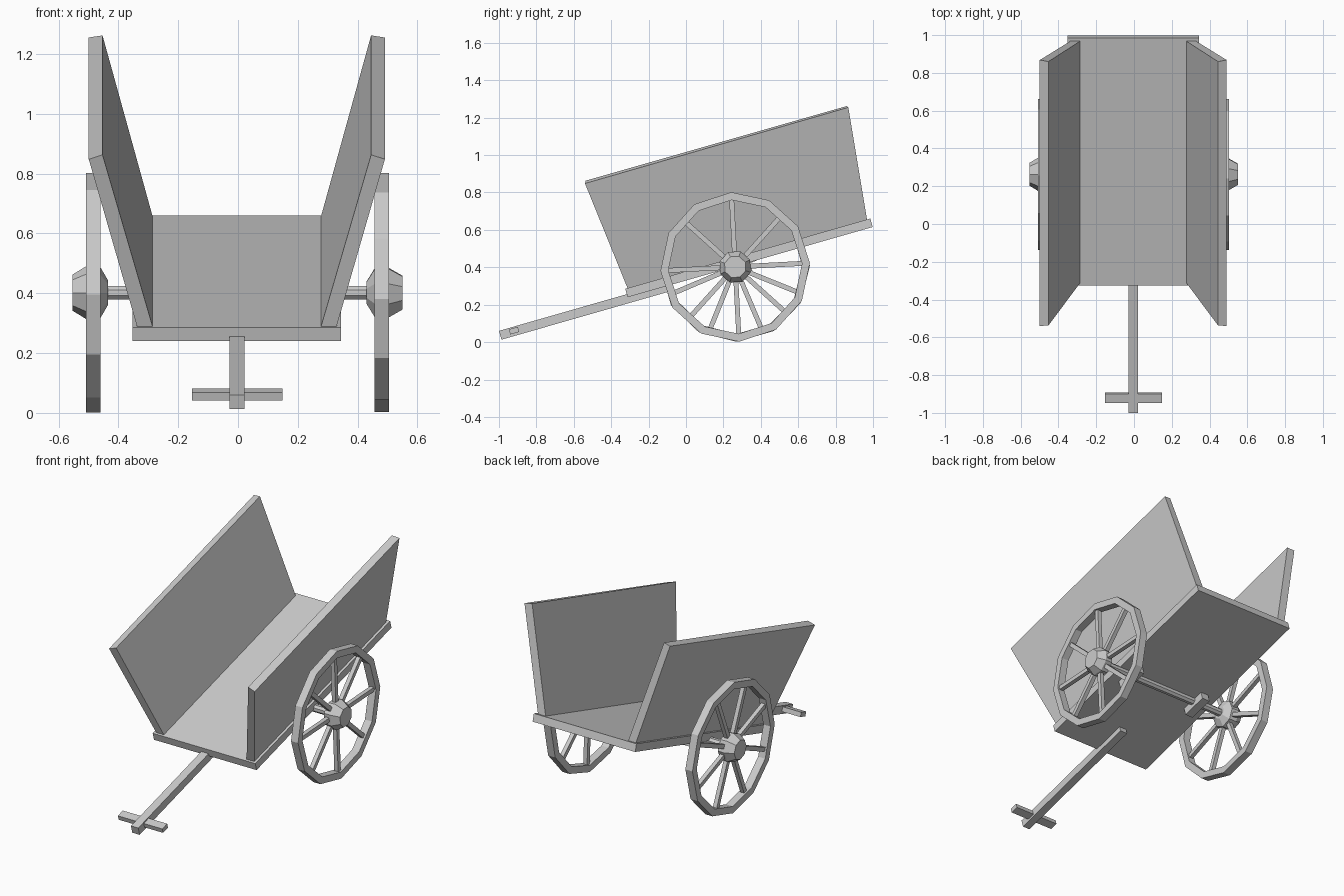
import bpy, bmesh, math
from mathutils import Matrix, Vector

if "Cube" in bpy.data.objects:
    bpy.data.objects.remove(bpy.data.objects["Cube"])

TILT = math.radians(16)
# frame of the sloping bed: local y runs along the floor, local z is its normal
BED = Matrix.Translation((-0.003, -0.325, 0.285)) @ Matrix.Rotation(TILT, 4, 'X')


def finish(name, bm):
    bmesh.ops.recalc_face_normals(bm, faces=bm.faces)
    me = bpy.data.meshes.new(name)
    bm.to_mesh(me)
    bm.free()
    ob = bpy.data.objects.new(name, me)
    bpy.context.collection.objects.link(ob)
    return ob


def add_box(bm, lo, hi, mat):
    lo, hi = Vector(lo), Vector(hi)
    bmesh.ops.create_cube(bm, size=1, matrix=mat @ Matrix.Translation((lo + hi) / 2)
                          @ Matrix.Diagonal((*(hi - lo), 1)))


def bed_box(name, lo, hi):
    bm = bmesh.new()
    add_box(bm, lo, hi, BED)
    return finish(name, bm)


def lathe_x(name, profile, sides, mat, phase=0, closed=False):
    """Turn (x, radius) points around the x axis."""
    bm = bmesh.new()
    rings = []
    for x, r in profile:
        ring = []
        for i in range(sides):
            a = phase + 2 * math.pi * i / sides
            ring.append(bm.verts.new(mat @ Vector((x, r * math.cos(a), r * math.sin(a)))))
        rings.append(ring)
    pairs = list(zip(rings, rings[1:]))
    if closed:
        pairs.append((rings[-1], rings[0]))
    else:
        bm.faces.new(rings[0])
        bm.faces.new(rings[-1])
    for a, b in pairs:
        for i in range(sides):
            j = (i + 1) % sides
            bm.faces.new((a[i], a[j], b[j], b[i]))
    return finish(name, bm)


# bed, pole and handle
bed_box("floor", (-0.35, 0, -0.047), (0.348, 1.363, 0))
bed_box("pole", (-0.025, -0.711, -0.079), (0.025, 0.215, -0.030))
bed_box("handle", (-0.151, -0.658, -0.065), (0.151, -0.608, -0.037))

# flared side boards
for name, s in (("right_side", 1), ("left_side", -1)):
    bm = bmesh.new()
    front = [(0.281, -0.312, 0.287), (0.333, -0.312, 0.287), (0.495, -0.54, 0.848), (0.449, -0.537, 0.863)]
    back = [(0.281, 0.968, 0.655), (0.333, 0.968, 0.655), (0.495, 0.868, 1.255), (0.449, 0.860, 1.262)]
    f, b = [[bm.verts.new((s * x - 0.004, y, z)) for x, y, z in pts] for pts in (front, back)]
    bm.faces.new(f)
    bm.faces.new(b)
    for i in range(4):
        j = (i + 1) % 4
        bm.faces.new((f[i], f[j], b[j], b[i]))
    finish(name, bm)

# axle and its two bearing blocks
HUB = Matrix.Translation((-0.002, 0.263, 0.402))
lathe_x("axle", [(-0.45, 0.024), (0.45, 0.024)], 8, HUB, math.pi / 8)
for name, x in (("right_axle_block", 0.25), ("left_axle_block", -0.25)):
    bed_box(name, (x - 0.027, 0.52, -0.095), (x + 0.027, 0.68, -0.04))

# wheels: 12-sided rim, 8 spokes, 8-sided hub
for side, s, rim_turn, spoke_turn in (("right", 1, 3, 3), ("left", -1, 1, 23)):
    m = HUB @ Matrix.Diagonal((s, 1, 1, 1))
    lathe_x(side + "_rim", [(0.458, 0.40), (0.506, 0.40), (0.506, 0.358), (0.458, 0.358)],
            12, m, math.radians(rim_turn), closed=True)
    lathe_x(side + "_hub", [(0.432, 0.04), (0.458, 0.085), (0.506, 0.088), (0.552, 0.06)],
            8, m, math.radians(spoke_turn + 22.5))
    bm = bmesh.new()
    for k in range(8):
        rot = Matrix.Rotation(math.radians(spoke_turn + 45 * k), 4, 'X')
        add_box(bm, (0.469, 0.05, -0.013), (0.495, 0.365, 0.013), m @ rot)
    finish(side + "_spokes", bm)
